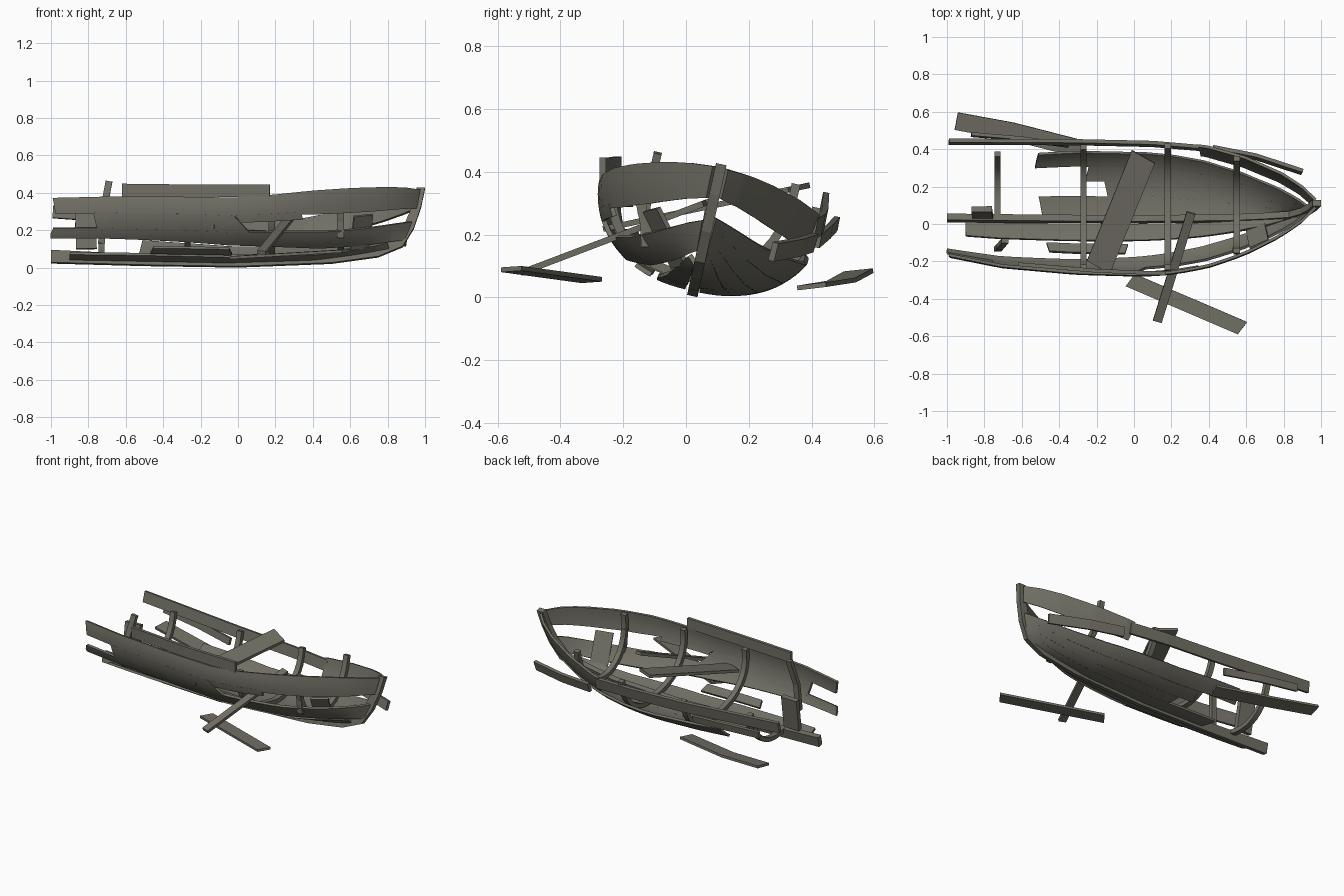
import bpy, bmesh, math, random
from mathutils import Vector

if "Cube" in bpy.data.objects:
    bpy.data.objects.remove(bpy.data.objects["Cube"])

random.seed(4)
TILT = math.radians(12.4)
C, S = math.cos(TILT), math.sin(TILT)

wood = bpy.data.materials.new("weathered grey wood")
wood.diffuse_color = (0.165, 0.16, 0.13, 1)
wood.use_nodes = True
wood.node_tree.nodes["Principled BSDF"].inputs["Base Color"].default_value = wood.diffuse_color


def table(pairs, x):
    if x <= pairs[0][0]:
        return pairs[0][1]
    for (a, va), (b, vb) in zip(pairs, pairs[1:]):
        if x <= b:
            return va + (vb - va) * (x - a) / (b - a)
    return pairs[-1][1]


def heel(x, v, u):
    """Upright boat coordinates to the heeled-over wreck."""
    return Vector((x, 0.02 + v * C + u * S, 0.004 + u * C - v * S))


BEAM = [(-1, .25), (-.7, .31), (-.3, .345), (.1, .355), (.25, .345), (.42, .318),
        (.62, .255), (.82, .16), (.93, .085), (1, .015)]
SHEER = [(-1, .32), (-.5, .31), (0, .30), (.2, .315), (.7, .385), (.9, .412), (1, .42)]
KEEL = [(-1, .05), (0, .03), (.5, .045), (.75, .075), (1, .11)]
STEM = [(0, .87), (.3, .905), (.6, .94), (1, .965)]


def hull(x, t, side, inset=0.0):
    """Point on the hull at length x, girth t (0 keel, 1 gunwale)."""
    q = -1 + 2 * (x + 1) / (table(STEM, t) + 1)
    w = max(0, (q + .1) / 1.1) ** 4
    th = min(t, 1) * math.pi / 2
    b, h, k = table(BEAM, q) - inset, table(SHEER, q), table(KEEL, q) + inset * max(0, 1 - t)
    v = b * math.sin(th) ** .85
    u = k + (h - k) * ((1 - w) * (1 - math.cos(th)) + w * t) + max(0, t - 1) * .3
    return heel(x, side * v, u)


def make(name, verts, faces, smooth=False, thick=0.0):
    me = bpy.data.meshes.new(name)
    me.from_pydata([tuple(v) for v in verts], [], faces)
    bm = bmesh.new()
    bm.from_mesh(me)
    if thick:
        bmesh.ops.solidify(bm, geom=bm.faces[:], thickness=thick)
    bmesh.ops.recalc_face_normals(bm, faces=bm.faces)
    bm.to_mesh(me)
    bm.free()
    me.materials.append(wood)
    ob = bpy.data.objects.new(name, me)
    bpy.context.collection.objects.link(ob)
    if smooth:
        bpy.ops.object.select_all(action='DESELECT')
        ob.select_set(True)
        bpy.context.view_layer.objects.active = ob
        bpy.ops.object.shade_smooth_by_angle(angle=math.radians(30))
    return ob


def strake(name, side, x0, x1, stern, bow, jag=0.03):
    """Curved plank on the hull; x1 None runs to the stem."""
    n, m = 28, 4
    s0, s1 = random.uniform(-jag, jag), random.uniform(-jag, jag)
    verts, faces = [], []
    for i in range(n + 1):
        for j in range(m + 1):
            r, f = j / m, i / n
            a = max(-1, x0 + s0 * (r - .5))
            xm = a + ((.93 if x1 is None else x1) - a) * f
            k = ((xm + 1) / 2) ** 2
            t0 = stern[0] + (bow[0] - stern[0]) * k
            t1 = stern[1] + (bow[1] - stern[1]) * k
            t = t0 + (t1 - t0) * r
            e = table(STEM, t) if x1 is None else x1 + s1 * (r - .5)
            verts.append(hull(a + (e - a) * f, t, side))
    for i in range(n):
        for j in range(m):
            p = i * (m + 1) + j
            face = (p, p + 1, p + m + 2, p + m + 1)
            faces.append(face if side < 0 else face[::-1])
    return make(name, verts, faces, True, .015)


def beam(name, pts, width, thick, wide_dir, smooth=False, skew=0.0):
    """Rectangular bar swept along points; wide_dir is the width direction."""
    pts = [Vector(p) for p in pts]
    verts, faces, n = [], [], len(pts)
    for i, p in enumerate(pts):
        tan = (pts[min(i + 1, n - 1)] - pts[max(i - 1, 0)]).normalized()
        wd = Vector(wide_dir)
        wd = (wd - tan * wd.dot(tan)).normalized()
        nd = tan.cross(wd)
        k = skew if i in (0, n - 1) else 0
        for a, b in ((-1, -1), (1, -1), (1, 1), (-1, 1)):
            verts.append(p + wd * a * width / 2 + nd * b * thick / 2 + tan * a * k)
    for i in range(n - 1):
        for j in range(4):
            faces.append((i * 4 + j, i * 4 + (j + 1) % 4, i * 4 + 4 + (j + 1) % 4, i * 4 + 4 + j))
    faces += [(3, 2, 1, 0), tuple(range(4 * n - 4, 4 * n))]
    return make(name, verts, faces, smooth)


# Keel and stem: one side profile extruded across the boat
prof = [(-1, .022), (-.5, .008), (0, 0), (.5, .02), (.75, .055), (.88, .11), (.94, .21), (.98, .33),
        (1, .43), (.955, .43), (.93, .33), (.89, .23), (.83, .15), (.7, .11), (.5, .07), (0, .05),
        (-.5, .065), (-1, .09)]
N = len(prof)
kv = [heel(x, s * .017, u) for s in (-1, 1) for x, u in prof]
kf = [(i, N - 1 - i, N - 2 - i, i + 1) for i in range(N // 2 - 1)]
kf += [tuple(v + N for v in reversed(f)) for f in kf]
kf += [(i, (i + 1) % N, (i + 1) % N + N, i + N) for i in range(N)]
make("keel_and_stem", kv, kf)

# Near-side planking, with gaps
strake("near_sheer_strake", -1, -.98, None, (.8, 1), (.66, 1))
strake("near_upper_strake", -1, -.76, .02, (.58, .81), (.5, .7), .12)
strake("near_upper_splinter", -1, 0, .34, (.7, .8), (.66, .74), .05)
strake("near_bilge_strake", -1, -1, None, (.48, .62), (.1, .43))
strake("near_bottom_patch", -1, -.46, -.04, (.22, .33), (.22, .33))
strake("near_garboard", -1, -.9, .8, (.03, .19), (.03, .14))

# Far-side planking, mostly intact forward
se, be = (.02, .2, .36, .55, .79), (.02, .12, .24, .36, .47)
for i, x0 in enumerate((-.5, -.15, -.25, -.52)):
    strake("far_strake_%d" % (i + 1), 1, x0, None, (se[i], se[i + 1]), (be[i], be[i + 1]))
strake("far_sheer_strake", 1, .35, None, (.8, 1), (.68, 1))

# Ribs
for i, x in enumerate((-.73, -.27, .18, .55)):
    for side, nm in ((-1, "near"), (1, "far")):
        if i == 0 and side < 0:
            continue
        top = 1.0 if side < 0 else 1.15
        beam("rib_%s_%d" % (nm, i + 1),
             [hull(x, top * j / 12, side, .022) for j in range(13)], .034, .028, (1, 0, 0), True)

# Sprung planks still hanging on the hull
UP = (0, .2, 1)
beam("near_top_plank", [(-.62, -.215, .415), (-.2, -.25, .41), (.17, -.265, .412)], .068, .02, (0, 0, 1))
beam("far_sprung_plank", [(-.99, .44, .3), (-.3, .437, .25), (.1, .428, .232), (.37, .405, .22)], .07, .02, UP)
beam("far_inner_plank", [(-.87, .478, .235), (-.6, .455, .21), (-.35, .42, .18)], .045, .018, (0, .2, 1))
beam("far_bow_plank", [(.42, .405, .175), (.65, .36, .16), (.9, .278, .145)], .06, .02, (0, .3, 1))

# Loose planks and sticks
beam("loose_cross_plank", [(.05, .36, .35), (-.19, -.23, .225)], .14, .018, (1, 0, 0), skew=.01)
beam("loose_stick", [(.305, .06, .3), (.125, -.52, .08)], .048, .02, (1, 0, 0))
beam("ground_plank_near", [(-.02, -.3, .055), (.58, -.557, .09)], .08, .015, (0, 1, .02), skew=.01)
beam("ground_plank_far", [(-.28, .4, .035), (-.65, .495, .05), (-.95, .55, .08)], .095, .015, (0, 1, .12))

# Broken post and upright boards
beam("broken_post", [(-.73, -.135, .13), (-.72, -.125, .3), (-.69, -.09, .46)], .036, .026, (1, 0, 0))
beam("stern_board", [(-.81, .045, .1), (-.815, .08, .31)], .11, .03, (1, 0, 0))
beam("bow_board", [(.65, -.02, .1), (.67, -.11, .28)], .11, .015, (.9, .45, 0))
beam("near_cleat", [(.55, -.13, .16), (.545, -.14, .32)], .035, .025, (1, 0, 0))
